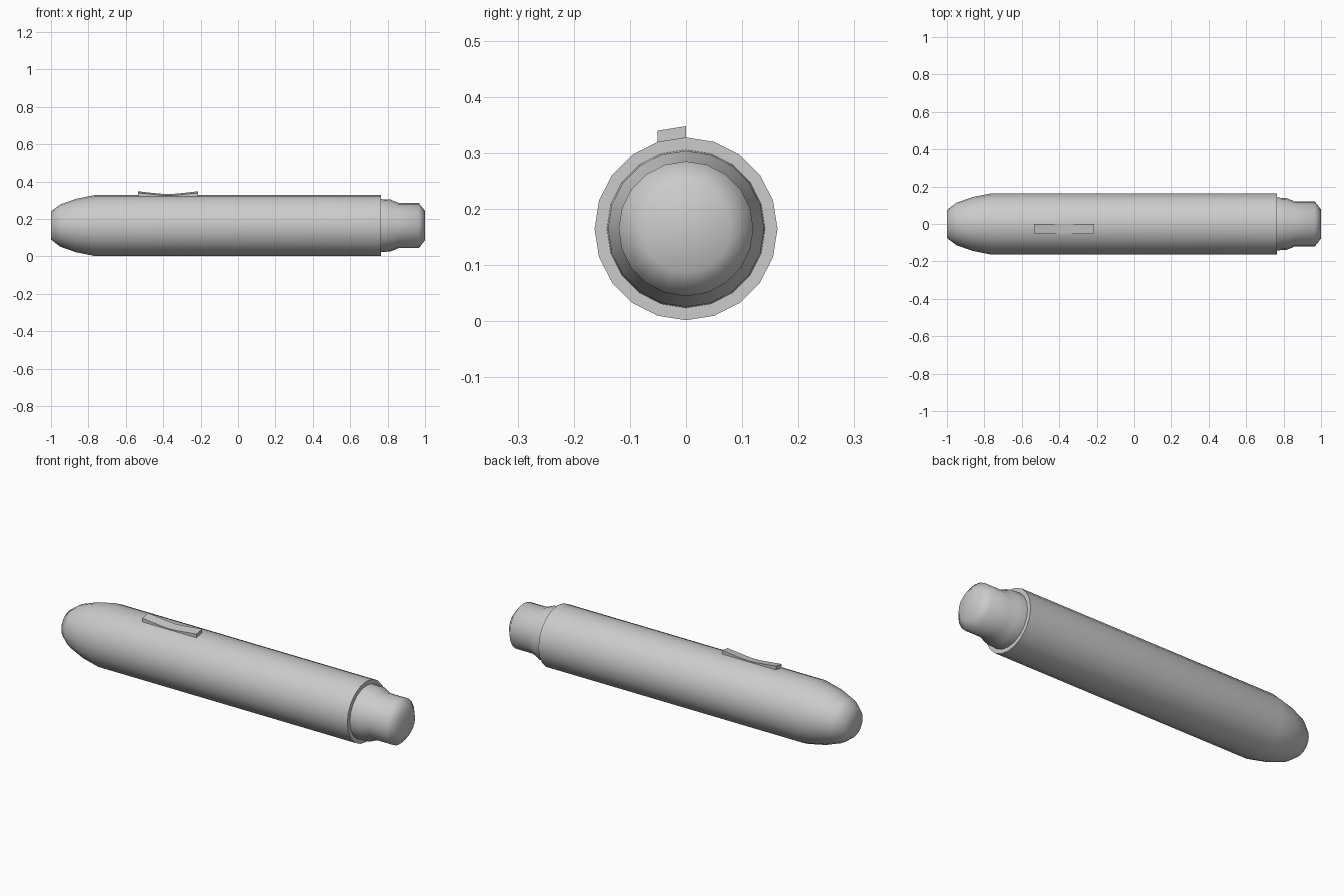
import bpy, bmesh
from math import sin, cos, pi, radians

if "Cube" in bpy.data.objects:
    bpy.data.objects.remove(bpy.data.objects["Cube"])

SIDES, R, CZ = 20, 0.163, 0.1645


def make_object(name, rings, angle):
    """Skin a list of equal-length closed rings, cap both ends."""
    bm = bmesh.new()
    loops = [[bm.verts.new(p) for p in ring] for ring in rings]
    n = len(loops[0])
    for a, b in zip(loops, loops[1:]):
        for i in range(n):
            j = (i + 1) % n
            bm.faces.new((a[i], a[j], b[j], b[i]))
    bm.faces.new(loops[0])
    bm.faces.new(loops[-1])
    bmesh.ops.recalc_face_normals(bm, faces=bm.faces)
    mesh = bpy.data.meshes.new(name)
    bm.to_mesh(mesh)
    bm.free()
    ob = bpy.data.objects.new(name, mesh)
    bpy.context.collection.objects.link(ob)
    bpy.ops.object.select_all(action='DESELECT')
    ob.select_set(True)
    bpy.context.view_layer.objects.active = ob
    bpy.ops.object.shade_smooth_by_angle(angle=radians(angle))
    return ob


def circle(x, r):
    return [(x, r * sin(2 * pi * i / SIDES), CZ + r * cos(2 * pi * i / SIDES))
            for i in range(SIDES)]


# Barrel with rounded nose, shoulder step and narrow end plug: (x, radius)
profile = [(-1, 0.075), (-0.95, 0.113), (-0.865, 0.143), (-0.765, R),
           (0.765, R), (0.765, 0.141), (0.815, 0.139), (0.86, 0.12),
           (0.967, 0.12), (1, 0.078)]
make_object("barrel", [circle(x, r) for x, r in profile], 60)

# Rocker button lying on one facet of the barrel: (x, height above facet)
y0, z0 = 0.0, CZ + R
y1, z1 = -R * sin(pi / 10), CZ + R * cos(pi / 10)
ny, nz = -sin(pi / 20), cos(pi / 20)
rocker = [(-0.535, 0.02), (-0.425, 0.008), (-0.374, 0.005),
          (-0.323, 0.008), (-0.213, 0.02)]
make_object("rocker_button",
            [[(x, y0, z0), (x, y1, z1), (x, y1, z1 + h), (x, y0, z0 + h)]
             for x, h in rocker], 30)
